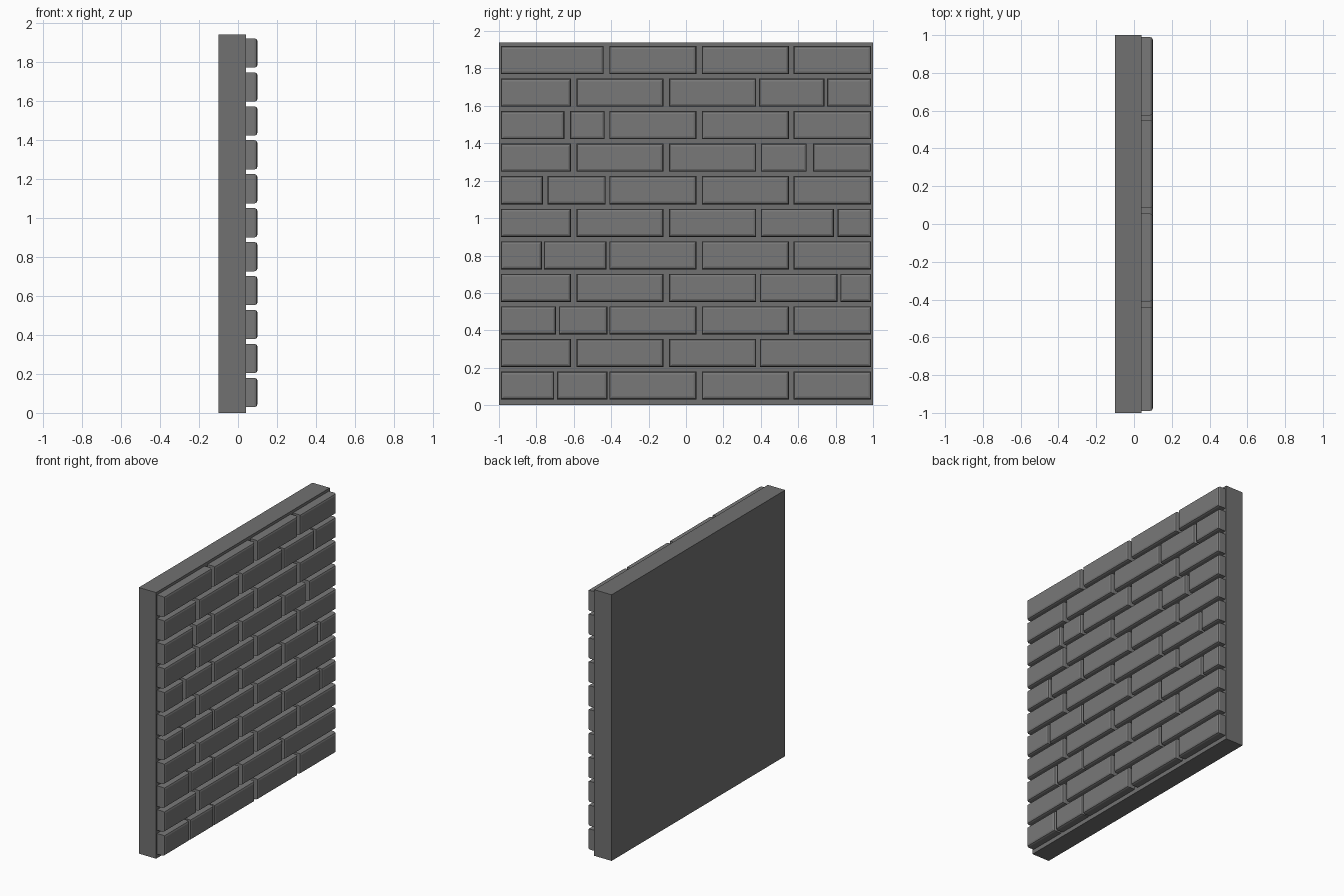
import bpy
import bmesh

if "Cube" in bpy.data.objects:
    bpy.data.objects.remove(bpy.data.objects["Cube"])


def grey(name, v):
    mat = bpy.data.materials.new(name)
    mat.diffuse_color = (v, v, v, 1)
    mat.use_nodes = True
    mat.node_tree.nodes["Principled BSDF"].inputs["Base Color"].default_value = mat.diffuse_color
    return mat


SLAB_GREY = grey("dark_mortar", 0.165)
BRICK_GREY = grey("dark_brick", 0.19)


def add_box(name, lo, hi, mat, bevel=0.0):
    bm = bmesh.new()
    bmesh.ops.create_cube(bm, size=1)
    for v in bm.verts:
        v.co = [a + (b - a) * (c + 0.5) for a, b, c in zip(lo, hi, v.co)]
    if bevel:
        # Round only the rim of the outer face, so the corners stay mitred
        rim = [e for e in bm.edges if all(v.co.x > hi[0] - 1e-4 for v in e.verts)]
        bmesh.ops.bevel(bm, geom=rim, offset=bevel, segments=2, profile=0.5, affect='EDGES')
    mesh = bpy.data.meshes.new(name)
    bm.to_mesh(mesh)
    bm.free()
    mesh.materials.append(mat)
    ob = bpy.data.objects.new(name, mesh)
    bpy.context.collection.objects.link(ob)


# Backing slab
add_box("wall_slab", (-0.10, -1, 0), (0.04, 1, 1.94), SLAB_GREY)

# Bricks shared by alternating courses
ODD = [(-0.41, 0.055), (0.085, 0.55), (0.575, 0.99)]
EVEN = [(-0.99, -0.615), (-0.585, -0.12), (-0.09, 0.375)]

# Irregular bricks that finish each course, bottom to top
FILL = [
    [(-0.99, -0.705), (-0.69, -0.42)],
    [(0.395, 0.99)],
    [(-0.99, -0.695), (-0.68, -0.42)],
    [(0.395, 0.81), (0.825, 0.99)],
    [(-0.99, -0.77), (-0.76, -0.425)],
    [(0.40, 0.79), (0.81, 0.99)],
    [(-0.99, -0.765), (-0.74, -0.43)],
    [(0.40, 0.645), (0.68, 0.99)],
    [(-0.99, -0.65), (-0.62, -0.435)],
    [(0.39, 0.74), (0.755, 0.99)],
    [(-0.99, -0.44)],
]

# Brick courses, set slightly into the slab
for row, fill in enumerate(FILL):
    z = 0.03 + row * 0.174
    for i, (y0, y1) in enumerate(sorted(fill + (EVEN if row % 2 else ODD))):
        add_box(f"brick_{row + 1}_{i + 1}", (0.02, y0, z), (0.10, y1, z + 0.15),
                BRICK_GREY, 0.015)
